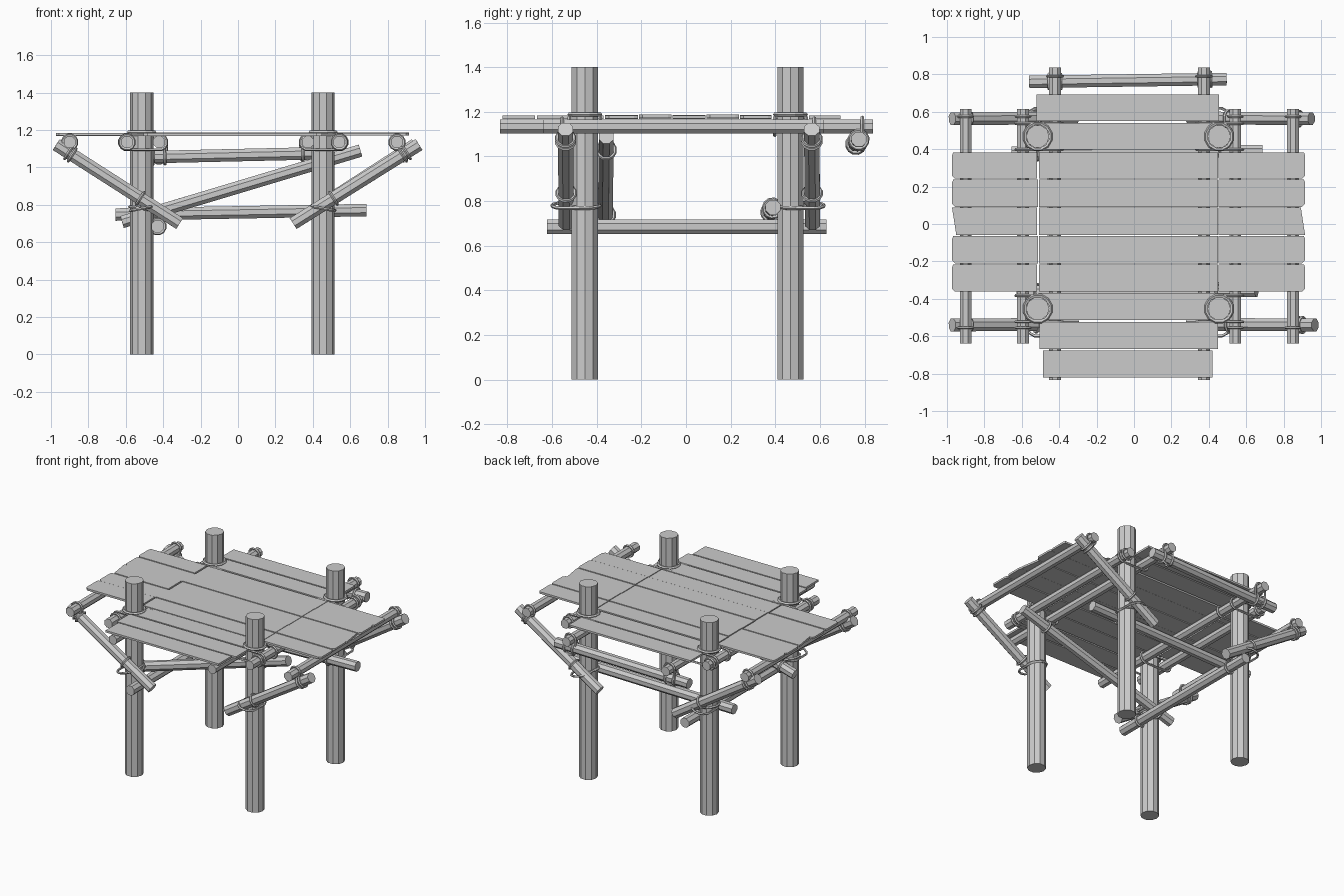
import bpy, bmesh, math
from mathutils import Vector, Matrix

if "Cube" in bpy.data.objects:
    bpy.data.objects.remove(bpy.data.objects["Cube"])


def make_object(name, bm):
    bmesh.ops.recalc_face_normals(bm, faces=bm.faces)
    mesh = bpy.data.meshes.new(name)
    bm.to_mesh(mesh)
    bm.free()
    ob = bpy.data.objects.new(name, mesh)
    bpy.context.collection.objects.link(ob)
    return ob


def pole(name, a, b, r, sides=8):
    """Faceted log running from a to b."""
    a, b = Vector(a), Vector(b)
    d = b - a
    rot = d.to_track_quat('Z', 'Y').to_matrix().to_4x4()
    turn = Matrix.Rotation(math.pi / sides, 4, 'Z')
    bm = bmesh.new()
    bmesh.ops.create_cone(bm, cap_ends=True, segments=sides, radius1=r, radius2=r,
                          depth=d.length, matrix=Matrix.Translation((a + b) / 2) @ rot @ turn)
    return make_object(name, bm)


def rope(name, centre, normal, r, stretch=0.0, along=(1, 0, 0), thick=0.008):
    """Rope loop around an axis, optionally stretched into an oval."""
    z = Vector(normal).normalized()
    x = Vector(along)
    x = x - z * x.dot(z)
    if x.length < 0.01:
        x = z.orthogonal()
    x.normalize()
    y = z.cross(x)
    c = Vector(centre)
    n, m = 12, 5
    bm = bmesh.new()
    rows = []
    for i in range(n):
        t = 2 * math.pi * (i + 0.5) / n
        out = x * math.cos(t) + y * math.sin(t)
        mid = c + out * r + x * math.copysign(stretch, math.cos(t))
        rows.append([bm.verts.new(mid + out * thick * math.cos(2 * math.pi * j / m)
                                  + z * thick * math.sin(2 * math.pi * j / m)) for j in range(m)])
    for i in range(n):
        for j in range(m):
            p, q = rows[i], rows[(i + 1) % n]
            k = (j + 1) % m
            bm.faces.new((p[j], q[j], q[k], p[k]))
    return make_object(name, bm)


def plank(name, outline, z=1.169, t=0.014):
    """Flat board extruded from a plan outline."""
    bm = bmesh.new()
    f = bm.faces.new([bm.verts.new((x, y, z)) for x, y in outline])
    top = bmesh.ops.extrude_face_region(bm, geom=[f])['geom']
    bmesh.ops.translate(bm, vec=(0, 0, t), verts=[v for v in top if isinstance(v, bmesh.types.BMVert)])
    return make_object(name, bm)


def rect(x0, x1, y0, y1):
    return [(x0, y0), (x1, y0), (x1, y1), (x0, y1)]


POST_X, POST_Y = (-0.515, 0.455), (-0.453, 0.468)
BEAM_Z, BEAM_R = 1.135, 0.034

# Four posts with a rope collar above the deck and one lower down
for px in POST_X:
    for py in POST_Y:
        pole("post", (px, py, 0), (px, py, 1.4), 0.062, 10)
        rope("post_collar_rope", (px, py, 1.188), (0, 0, 1), 0.071, thick=0.010)
        rope("post_lower_rope", (px, py, 0.78), (0.15, 0, 1), 0.068)

# Deck beams running front to back: inner long ones, outer short ones
for x, y0, y1 in [(-0.9, -0.64, 0.615), (-0.593, -0.64, 0.615), (-0.422, -0.833, 0.838),
                  (0.374, -0.833, 0.838), (0.542, -0.64, 0.615), (0.85, -0.64, 0.615)]:
    pole("deck_beam", (x, y0, BEAM_Z), (x, y1, BEAM_Z), BEAM_R)
    for y in (-0.555, 0.575):
        if y0 > -0.7:
            rope("beam_rope", (x, y, BEAM_Z), (0, 1, 0), 0.039)

# Ropes tying each beam pair to its post
for px, mid, half in [(-0.515, -0.507, 0.085), (0.455, 0.458, 0.084)]:
    for py in POST_Y:
        for s in (-1, 1):
            rope("beam_pair_rope", (mid, py + 0.07 * s, BEAM_Z), (0, 1, 0), 0.042, half)

# Four outer diagonal braces, lashed at post and beam
for y in (-0.54, 0.563):
    for s, top_x, low_x in [(-1, -0.972, -0.312), (1, 0.968, 0.295)]:
        tx = top_x - (0.02 if y > 0 and s > 0 else 0)
        a, b = Vector((tx, y, 1.122)), Vector((low_x, y + 0.004, 0.7))
        pole("diagonal_brace", a, b, 0.037)
        for f in (0.1, 0.13, 0.68):
            rope("brace_rope", a.lerp(b, f), b - a, 0.041)
        # loop joining brace and post
        py = POST_Y[0] if y < 0 else POST_Y[1]
        px = POST_X[0] if s < 0 else POST_X[1]
        rope("brace_post_rope", (px, (y + py) / 2, 0.78), (0.2 * s, 0, 1), 0.064, 0.04, (0, 1, 0))

# Cross members: long front diagonal, rear rail, left low rail, hanging back rail
members = [
    ("front_diagonal", (-0.62, -0.362, 0.708), (0.655, -0.357, 1.09), 0.036, (0.08, 0.84)),
    ("rear_rail", (-0.655, 0.38, 0.748), (0.687, 0.39, 0.772), 0.036, (0.105, 0.83)),
    ("left_low_rail", (-0.43, -0.622, 0.685), (-0.43, 0.63, 0.685), 0.036, (0.14, 0.87)),
    ("back_hanging_rail", (-0.56, 0.76, 1.053), (0.495, 0.775, 1.077), 0.036, (0.1, 0.16, 0.86, 0.92)),
]
for name, a, b, r, spots in members:
    pole(name, a, b, r)
    for f in spots:
        rope(name + "_rope", Vector(a).lerp(Vector(b), f), Vector(b) - Vector(a), r + 0.005)
for x in (-0.422, 0.374):
    rope("back_beam_rope", (x, 0.79, BEAM_Z - 0.035), (0, 1, 0), 0.042, 0.035, (0, 0, 1))

# Narrow boards at the front and back
for x0, x1, y0, y1 in [(-0.52, 0.455, 0.55, 0.692), (-0.512, 0.45, 0.398, 0.54),
                       (-0.51, 0.448, -0.512, -0.37), (-0.505, 0.45, -0.667, -0.523),
                       (-0.487, 0.42, -0.822, -0.676)]:
    plank("end_board", rect(x0, x1, y0, y1))

# Five middle rows, each split into left, centre and right boards with worn ends
rows = [(0.242, 0.383, -0.973, 0.915), (0.092, 0.237, -0.973, 0.915), (-0.06, 0.088, -0.973, 0.892),
        (-0.21, -0.065, -0.973, 0.915), (-0.362, -0.216, -0.973, 0.915)]
for i, (y0, y1, xl, xr) in enumerate(rows):
    lift = 0.003 * (i % 2)
    plank("centre_board", rect(-0.508, 0.448, y0, y1), 1.169 + lift)
    c = 0.016
    split = -0.518 + 0.006 * (i % 2)
    if i == 2:
        left = [(-0.95, y0), (split, y0), (split, y1), (xl, y1)]
        right = [(0.453, y0), (0.915, y0), (xr, y1), (0.453, y1)]
    else:
        left = [(xl + c, y0), (split, y0), (split, y1), (xl + c * 0.4, y1), (xl, y1 - c), (xl, y0 + c)]
        right = [(0.453, y0), (xr - c, y0), (xr, y0 + c), (xr, y1 - c), (xr - c * 0.4, y1), (0.453, y1)]
    plank("left_board", left, 1.171 - lift)
    plank("right_board", right, 1.170 + lift)
